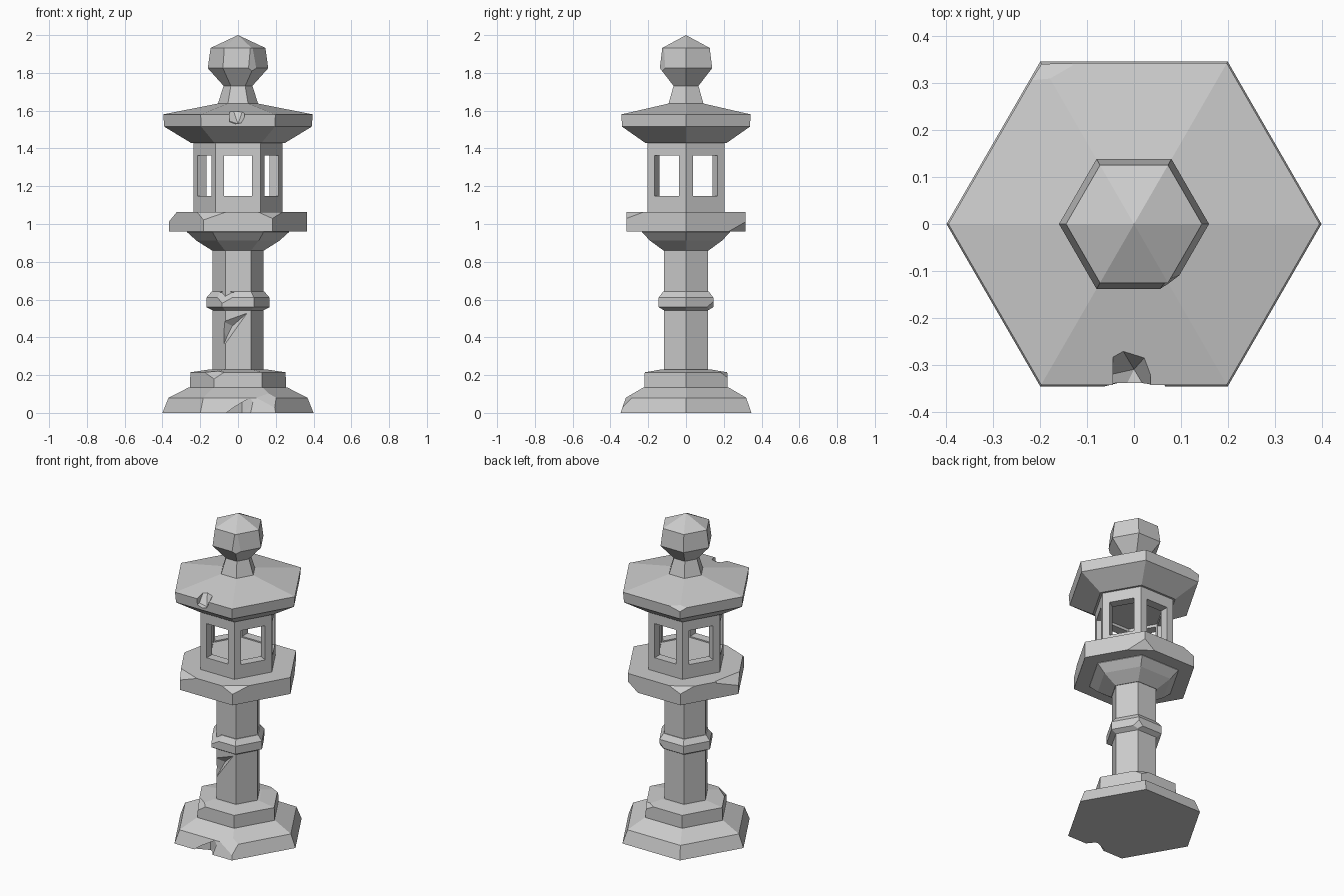
import bpy, bmesh
from math import cos, sin, pi, radians
from mathutils import Vector, Matrix

if "Cube" in bpy.data.objects:
    bpy.data.objects.remove(bpy.data.objects["Cube"])


def finish(name, bm):
    bmesh.ops.recalc_face_normals(bm, faces=bm.faces)
    me = bpy.data.meshes.new(name)
    bm.to_mesh(me)
    bm.free()
    ob = bpy.data.objects.new(name, me)
    bpy.context.collection.objects.link(ob)
    return ob


def hex_loft(name, profile):
    """Closed six-sided solid from (corner radius, height) pairs."""
    bm = bmesh.new()
    rings = [[bm.verts.new((r * cos(i * pi / 3), r * sin(i * pi / 3), z)) for i in range(6)]
             for r, z in profile if r > 0]
    for a, b in zip(rings, rings[1:]):
        for i in range(6):
            j = (i + 1) % 6
            bm.faces.new((a[i], a[j], b[j], b[i]))
    bm.faces.new(rings[0])
    if profile[-1][0] == 0:
        tip = bm.verts.new((0, 0, profile[-1][1]))
        for i in range(6):
            bm.faces.new((rings[-1][i], rings[-1][(i + 1) % 6], tip))
    else:
        bm.faces.new(rings[-1])
    return finish(name, bm)


def subtract(ob, cutter):
    mod = ob.modifiers.new("cut", 'BOOLEAN')
    mod.operation, mod.solver, mod.object = 'DIFFERENCE', 'EXACT', cutter
    bpy.context.view_layer.objects.active = ob
    bpy.ops.object.modifier_apply(modifier=mod.name)
    bpy.data.objects.remove(cutter)


def gouge(ob, pts):
    """Cut away the convex hull of a few points."""
    bm = bmesh.new()
    for p in pts:
        bm.verts.new(p)
    res = bmesh.ops.convex_hull(bm, input=bm.verts)
    loose = [v for v in bm.verts if not v.link_faces]
    bmesh.ops.delete(bm, geom=loose, context='VERTS')
    subtract(ob, finish("cutter", bm))


def chip(ob, point, normal, size=0.3):
    """Shave off what lies beyond a plane near the given point."""
    n = Vector(normal).normalized()
    bm = bmesh.new()
    bmesh.ops.create_cube(bm, size=size)
    bm.transform(Matrix.Translation(Vector(point) + n * size / 2)
                 @ n.to_track_quat('Z', 'Y').to_matrix().to_4x4())
    subtract(ob, finish("cutter", bm))


# Stepped foot
base = hex_loft("base", [(.40, 0), (.368, .08), (.26, .135)])
plinth = hex_loft("plinth", [(.255, .125), (.252, .215), (.15, .23)])

# Shaft with its ring
shaft = hex_loft("shaft", [(.135, .21), (.135, .88)])
ring = hex_loft("shaft_ring", [(.135, .543), (.167, .56), (.167, .61), (.14, .642)])

# Flared collar and platform
hex_loft("collar", [(.138, .86), (.22, .912), (.27, .957), (.27, .97)])
platform = hex_loft("platform", [(.365, .96), (.365, 1.063)])

# Light chamber: hollow, with a window in each of the six sides
chamber = hex_loft("light_chamber", [(.236, 1.055), (.236, 1.45)])
subtract(chamber, hex_loft("cutter", [(.172, 1.14), (.172, 1.38)]))
for k in range(3):
    bm = bmesh.new()
    bmesh.ops.create_cube(bm, size=1)
    bm.transform(Matrix.Rotation(radians(60 * k), 4, 'Z') @ Matrix.Translation((0, 0, 1.255))
                 @ Matrix.Diagonal((.15, .6, .215, 1)))
    subtract(chamber, finish("cutter", bm))

# Roof and finial
roof = hex_loft("roof", [(.25, 1.43), (.39, 1.515), (.396, 1.58), (.085, 1.642)])
hex_loft("finial_neck", [(.112, 1.62), (.075, 1.735)])
finial = hex_loft("finial", [(.075, 1.73), (.16, 1.825), (.145, 1.932), (0, 2.0)])

# Weathering: deep gouges on the front
gouge(roof, [(-.045, -.235, 1.66), (.045, -.26, 1.66), (.05, -.37, 1.66), (-.045, -.4, 1.66),
             (-.045, -.32, 1.545), (0, -.31, 1.53), (.03, -.36, 1.54), (-.045, -.4, 1.53)])
gouge(shaft, [(-.11, -.14, .50), (.06, -.14, .54), (-.10, -.14, .30), (-.03, -.085, .46),
              (-.06, -.09, .40), (.05, -.118, .53)])
gouge(base, [(-.09, -.40, -.02), (.10, -.40, -.02), (.02, -.30, -.02), (.11, -.34, .10),
             (.02, -.30, .06), (-.09, -.345, -.02)])

# Weathering: shaved corners and edges
c, s = .5, .866
chip(base, (.17, -.315, .06), (.3, -1, .9), .2)
chip(base, (-.185, .315, .02), (-.4, 1, -.5), .15)
chip(plinth, (-.118, -.20, .20), (-.6, -.7, .9), .16)
chip(plinth, (.12, .205, .205), (.5, 1, 1), .16)
chip(ring, (-.075, -.13, .60), (-.5, -.9, .9), .1)
chip(ring, (.078, .135, .57), (.6, .9, -.6), .1)
chip(platform, (-.17, -.295, 1.045), (-.35, -.9, 1.0), .25)
chip(platform, (.17, -.30, 1.045), (.5, -.7, 1.1), .25)
chip(platform, (.175, .295, .985), (.6, .8, -.8), .25)
chip(platform, (-.33, 0, 1.045), (-1, .2, 1.1), .25)
chip(platform, (-.17, .295, 1.05), (-.5, .8, 1.2), .25)
chip(chamber, (.110, .188, 1.25), (c, s, .15), .2)
chip(roof, (-.19, .325, 1.575), (-.3, .8, 1.2), .12)
chip(finial, (.072, -.125, 1.86), (.6, -.85, .05), .14)
